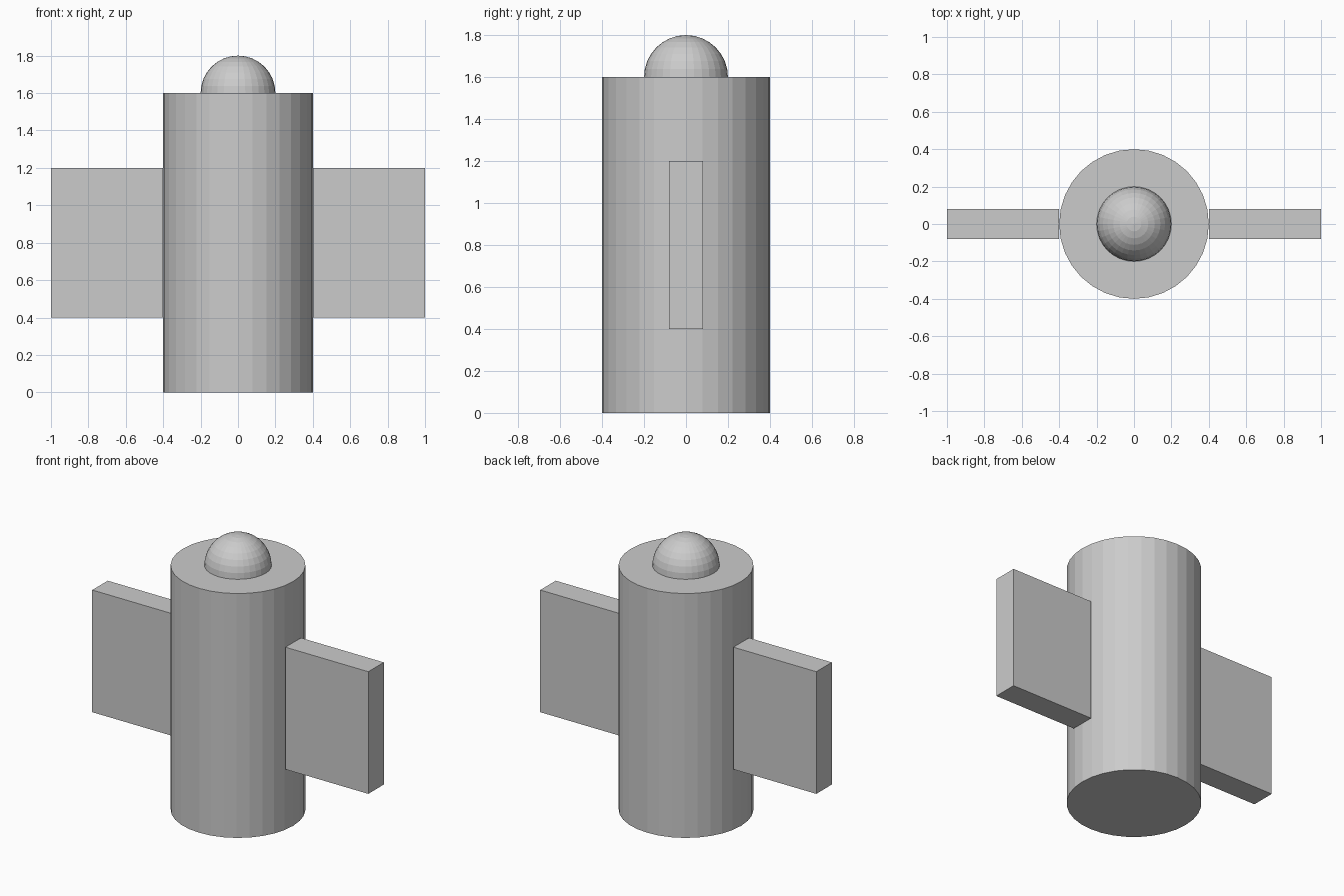
import bpy

if "Cube" in bpy.data.objects:
    bpy.data.objects.remove(bpy.data.objects["Cube"])

# Main body: flat-faceted cylinder
bpy.ops.mesh.primitive_cylinder_add(vertices=32, radius=0.4, depth=1.6, location=(0, 0, 0.8))
bpy.context.object.name = "body"

# Dome: sphere half sunk into the top of the body
bpy.ops.mesh.primitive_uv_sphere_add(segments=32, ring_count=16, radius=0.2, location=(0, 0, 1.6))
bpy.context.object.name = "dome"

# Side panels, one on each side
for name, side in (("left_panel", -1), ("right_panel", 1)):
    bpy.ops.mesh.primitive_cube_add(size=1, location=(side * 0.7, 0, 0.8))
    panel = bpy.context.object
    panel.name = name
    panel.scale = (0.6, 0.16, 0.8)
    bpy.ops.object.transform_apply(location=False, rotation=False, scale=True)
